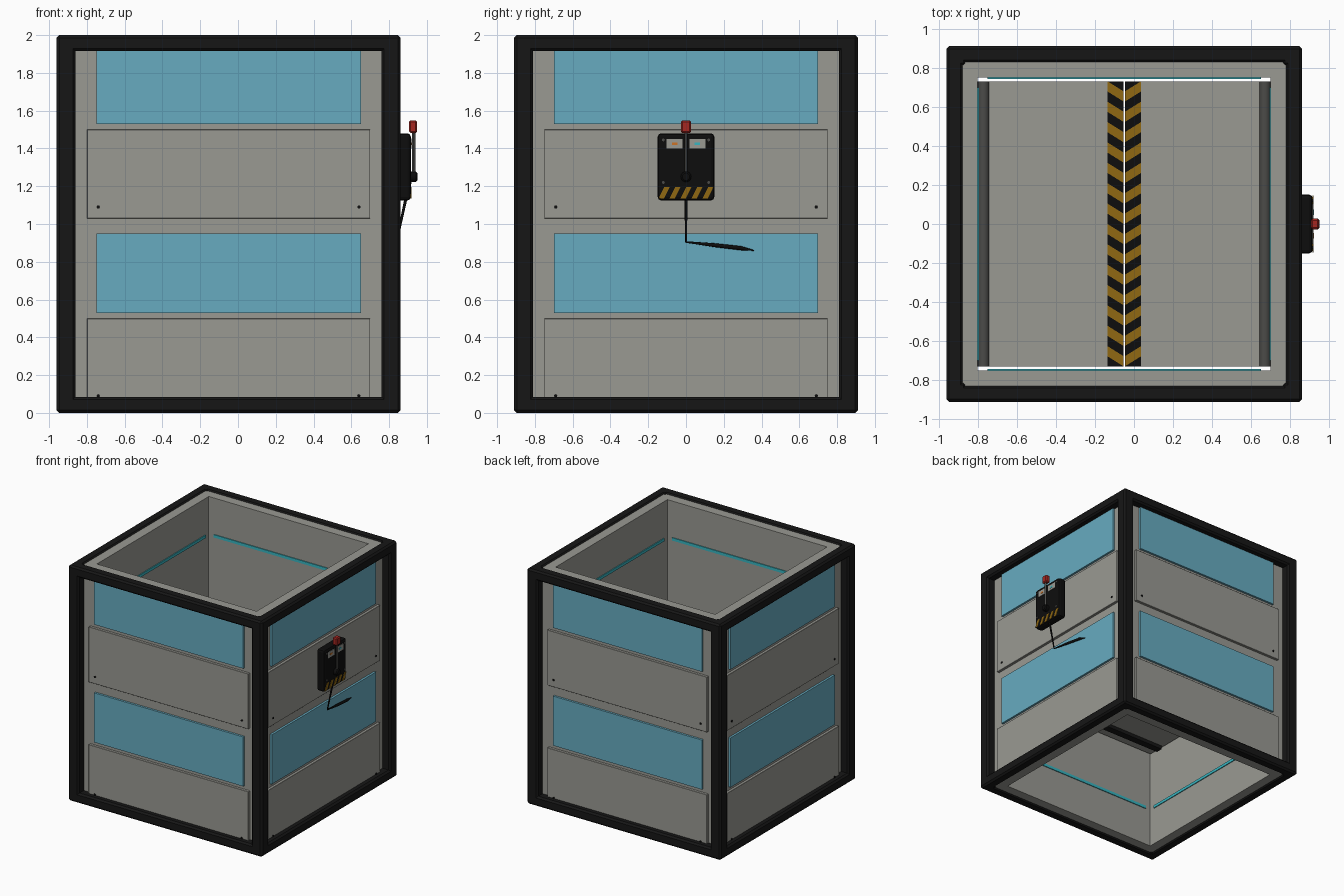
import bpy, bmesh
from math import pi
from mathutils import Matrix, Vector

if "Cube" in bpy.data.objects:
    bpy.data.objects.remove(bpy.data.objects["Cube"])

OFF = Matrix.Translation((-0.05, 0, 0))  # chute axis sits left of centre


def mat(name, rgb):
    m = bpy.data.materials.new(name)
    m.diffuse_color = (*rgb, 1)
    m.use_nodes = True
    m.node_tree.nodes["Principled BSDF"].inputs["Base Color"].default_value = m.diffuse_color
    return m


GREY = mat("wall_grey", (0.32, 0.32, 0.29))
DARK = mat("dark_frame", (0.008, 0.008, 0.008))
ROD = mat("rod_grey", (0.07, 0.07, 0.065))
BLACK = mat("black", (0.004, 0.004, 0.004))
GLASS = mat("blue_glass", (0.135, 0.41, 0.53))
CYAN = mat("cyan_light", (0.04, 0.46, 0.53))
GOLD = mat("hazard_gold", (0.28, 0.14, 0.006))
RED = mat("red", (0.38, 0.02, 0.015))
ORANGE = mat("orange", (0.6, 0.17, 0.02))


def finish(name, bm, m=GREY, bevel=0, rot=0, smooth=False, segs=1):
    me = bpy.data.meshes.new(name)
    bmesh.ops.recalc_face_normals(bm, faces=bm.faces)
    bm.to_mesh(me)
    bm.free()
    me.transform(OFF @ Matrix.Rotation(rot, 4, 'Z'))
    ob = bpy.data.objects.new(name, me)
    bpy.context.collection.objects.link(ob)
    me.materials.append(m)
    if bevel:
        b = ob.modifiers.new("bevel", 'BEVEL')
        b.width, b.segments = bevel, segs
    if smooth:
        bpy.context.view_layer.objects.active = ob
        ob.select_set(True)
        bpy.ops.object.shade_smooth_by_angle()
        ob.select_set(False)
    return ob


def box(name, x, y, z, m=GREY, bevel=0, rot=0, segs=1):
    bm = bmesh.new()
    lo, hi = Vector((x[0], y[0], z[0])), Vector((x[1], y[1], z[1]))
    bmesh.ops.create_cube(bm, size=1, matrix=Matrix.Translation((lo + hi) / 2)
                          @ Matrix.Diagonal((*(hi - lo), 1)))
    return finish(name, bm, m, bevel, rot, segs=segs)


def cyl(name, a, b, r, m=GREY, n=16, rot=0, bevel=0):
    a, b = Vector(a), Vector(b)
    bm = bmesh.new()
    M = Matrix.Translation((a + b) / 2) @ (b - a).to_track_quat('Z', 'Y').to_matrix().to_4x4()
    bmesh.ops.create_cone(bm, cap_ends=True, segments=n, radius1=r, radius2=r,
                          depth=(b - a).length, matrix=M)
    return finish(name, bm, m, bevel, rot, smooth=True)


def slabs(name, polys, push, m=GREY, rot=0):
    """Thin extruded polygons joined in one object."""
    bm = bmesh.new()
    for p in polys:
        lo = [bm.verts.new(c) for c in p]
        hi = [bm.verts.new(Vector(c) + Vector(push)) for c in p]
        bm.faces.new(lo)
        bm.faces.new(hi)
        for i in range(len(p)):
            j = (i + 1) % len(p)
            bm.faces.new((lo[i], lo[j], hi[j], hi[i]))
    return finish(name, bm, m, rot=rot)


# mitred wall, dark frame and side panels, repeated on four sides
WALL = [(-0.84, -0.84), (0.84, -0.84), (0.75, -0.75), (-0.75, -0.75)]
for k in range(4):
    r = k * pi / 2
    slabs("wall", [[(x, y, 0.01) for x, y in WALL]], (0, 0, 1.98), rot=r)
    box("corner_post", (-0.91, -0.81), (-0.91, -0.81), (0, 2), DARK, 0.014, r)
    for z in (0, 1.915):
        box("frame_beam", (-0.9, 0.9), (-0.91, -0.825), (z, z + 0.085), DARK, 0.014, r)
    for z in (0, 1):
        box("armour_panel", (-0.75, 0.75), (-0.862, -0.83), (z + 0.03, z + 0.5), GREY, 0.002, r)
        box("window", (-0.7, 0.7), (-0.858, -0.83), (z + 0.53, z + 0.95), GLASS, 0, r)
        for x in (-0.69, 0.69):
            cyl("bolt", (x, -0.855, z + 0.09), (x, -0.867, z + 0.09), 0.009, BLACK, 8, r)
    for z in (0.35, 1.67):
        box("light_strip", (-0.7, 0.7), (-0.76, -0.743), (z - 0.012, z + 0.012), CYAN, 0, r)

# trapdoor floor: two leaves with hinges, ribs and hazard chevrons
STEPS, Y, TOP = 14, 0.73, 0.91
pitch = 2 * Y / STEPS
for s in (-1, 1):
    def span(a, b):
        return tuple(sorted((s * a, s * b)))
    box("trapdoor_leaf", span(0.005, 0.735), (-Y, Y), (TOP - 0.06, TOP))
    cyl("hinge_rod", (s * 0.72, -Y, TOP - 0.01), (s * 0.72, Y, TOP - 0.01), 0.03, ROD)
    for y in (-0.6, 0.6):
        box("door_rib", span(0.03, 0.72), (y - 0.03, y + 0.03), (TOP - 0.09, TOP - 0.06), DARK)
    box("hazard_strip", span(0.005, 0.085), (-Y, Y), (TOP, TOP + 0.003), GOLD)
    polys = []
    for i in range(STEPS + 1):
        y = -Y + i * pitch
        ys = [y - 0.05, y, y + pitch / 2, y + pitch / 2 - 0.05]
        xs = [0.005, 0.085, 0.085, 0.005]
        pts = [(s * a, max(-Y, min(Y, b)), TOP + 0.003) for a, b in zip(xs, ys)]
        if max(p[1] for p in pts) - min(p[1] for p in pts) > 0.01:
            polys.append(pts)
    slabs("hazard_chevrons", polys, (0, 0, 0.002), BLACK)

# control box on the right side
box("control_box", (0.893, 0.965), (-0.15, 0.15), (1.125, 1.48), BLACK, 0.018, segs=2)
polys = []
for i in range(5):
    y = -0.145 + i * 0.058
    polys.append([(0.964, y, 1.135), (0.964, y + 0.028, 1.135),
                  (0.964, y + 0.058, 1.195), (0.964, y + 0.03, 1.195)])
slabs("box_hazard_stripes", polys, (0.004, 0, 0), GOLD)
for y, m in ((-0.06, ORANGE), (0.06, CYAN)):
    box("display", (0.96, 0.969), (y - 0.042, y + 0.042), (1.4, 1.45))
    box("display_mark", (0.968, 0.971), (y - 0.015, y + 0.015), (1.418, 1.432), m)
for y in (-0.12, 0.12):
    for z in (1.22, 1.445):
        cyl("box_screw", (0.96, y, z), (0.969, y, z), 0.008, ROD, 8)

# lever with pivot and red grip
cyl("lever_pivot", (0.955, 0, 1.25), (1.0, 0, 1.25), 0.028, BLACK, 16, bevel=0.008)
cyl("lever_rod", (0.98, 0, 1.25), (0.98, 0, 1.5), 0.009, ROD, 12)
box("lever_grip", (0.955, 0.998), (-0.027, 0.027), (1.482, 1.548), RED, 0.008)

# cable hanging from the box, bending sideways
cu = bpy.data.curves.new("cable", 'CURVE')
cu.dimensions = '3D'
cu.bevel_depth, cu.bevel_resolution = 0.008, 2
sp = cu.splines.new('POLY')
path = [(0.94, 0, 1.14, 1), (0.91, 0, 1.0, 0.8), (0.89, 0, 0.905, 0.7),
        (0.885, 0.15, 0.888, 1.3), (0.875, 0.29, 0.872, 1.4), (0.86, 0.36, 0.86, 0.3)]
sp.points.add(len(path) - 1)
for p, c in zip(sp.points, path):
    p.co = (c[0] - 0.05, c[1], c[2], 1)
    p.radius = c[3]
cu.materials.append(BLACK)
bpy.context.collection.objects.link(bpy.data.objects.new("cable", cu))
